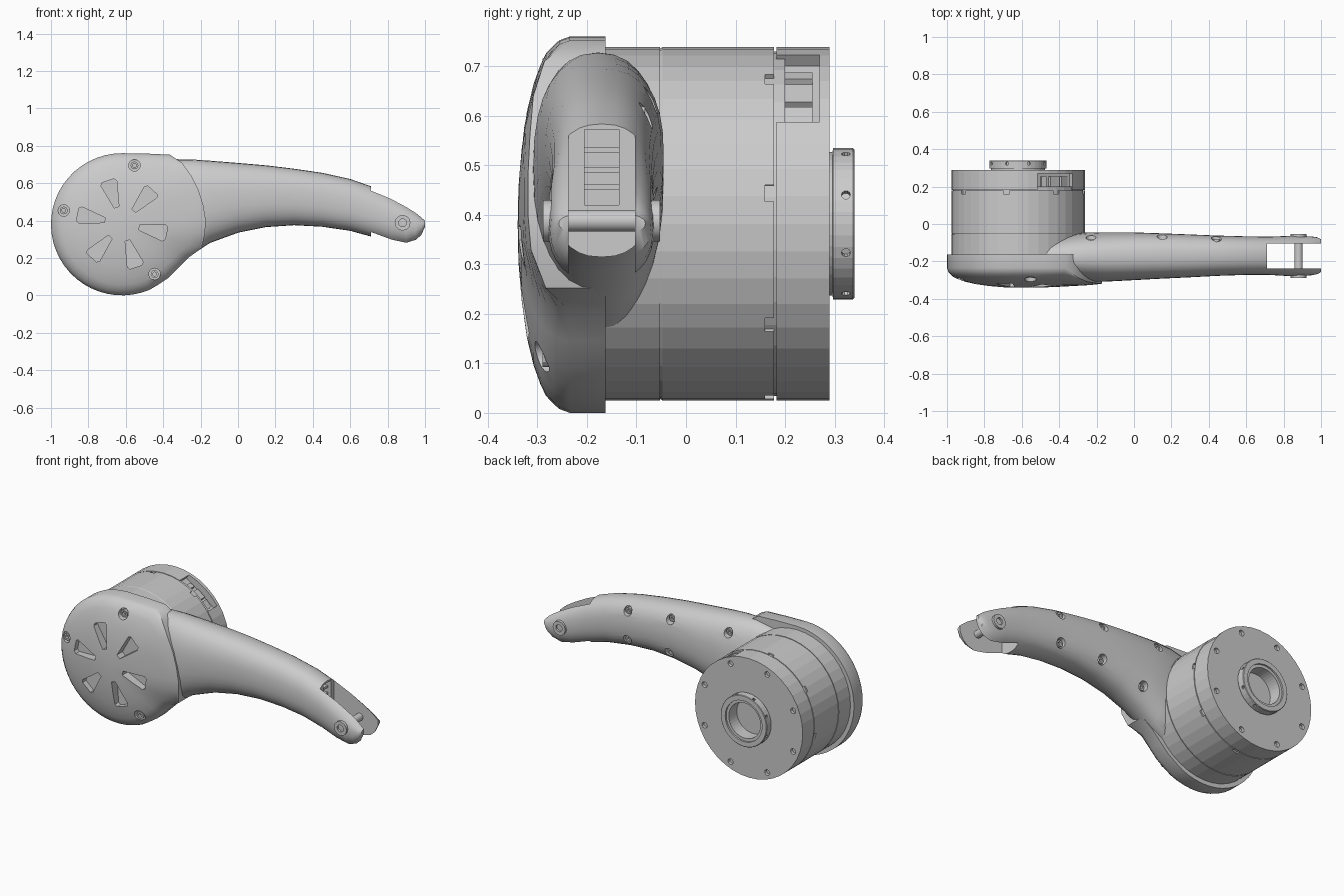
import bpy, bmesh, math
from mathutils import Matrix, Vector

if "Cube" in bpy.data.objects:
    bpy.data.objects.remove(bpy.data.objects["Cube"])

CX, CZ = -0.62, 0.382          # motor axis runs along y through this point
rad = math.radians


def circle(r, y, n=40, cx=CX, cz=CZ):
    return [(cx + r * math.cos(2 * math.pi * i / n), y, cz + r * math.sin(2 * math.pi * i / n)) for i in range(n)]


def loft(bm, rings):
    """Skin a chain of equal point rings and close both ends."""
    rows = [[bm.verts.new(p) for p in ring] for ring in rings]
    n = len(rows[0])
    for a, b in zip(rows, rows[1:]):
        for i in range(n):
            j = (i + 1) % n
            bm.faces.new((a[i], a[j], b[j], b[i]))
    bm.faces.new(rows[0])
    bm.faces.new(rows[-1])


def turned(bm, profile, n=40, cx=CX, cz=CZ):
    loft(bm, [circle(r, y, n, cx, cz) for r, y in profile])


def radial_box(bm, angle, r, y, size):
    m = (Matrix.Translation((CX, 0, CZ)) @ Matrix.Rotation(-rad(angle), 4, 'Y')
         @ Matrix.Translation((r, y, 0)) @ Matrix.Diagonal((*size, 1)))
    bmesh.ops.create_cube(bm, size=1, matrix=m)


def box(bm, lo, hi):
    lo, hi = Vector(lo), Vector(hi)
    bmesh.ops.create_cube(bm, size=1, matrix=Matrix.Translation((lo + hi) / 2) @ Matrix.Diagonal((*(hi - lo), 1)))


def make(name, bm, smooth=None):
    bmesh.ops.recalc_face_normals(bm, faces=bm.faces)
    me = bpy.data.meshes.new(name)
    bm.to_mesh(me)
    bm.free()
    ob = bpy.data.objects.new(name, me)
    bpy.context.collection.objects.link(ob)
    return ob


def cut(ob, bm):
    """Subtract the shapes in bm from ob and bake the result."""
    cutter = make("cutter", bm)
    cutter.hide_render = True
    mod = ob.modifiers.new("cut", 'BOOLEAN')
    mod.operation, mod.solver, mod.object = 'DIFFERENCE', 'EXACT', cutter
    dg = bpy.context.evaluated_depsgraph_get()
    me = bpy.data.meshes.new_from_object(ob.evaluated_get(dg))
    ob.modifiers.clear()
    ob.data = me
    bpy.data.objects.remove(cutter)


def smooth(ob, angle=32):
    bpy.ops.object.select_all(action='DESELECT')
    ob.select_set(True)
    bpy.context.view_layer.objects.active = ob
    bpy.ops.object.shade_smooth_by_angle(angle=rad(angle))


def polar(angle, r):
    return CX + r * math.cos(rad(angle)), CZ + r * math.sin(rad(angle))


def screw(bm, x, z, y_base, y_top, r):
    """Round head with a hollow socket."""
    d = y_top - y_base
    turned(bm, [(r, y_base), (r, y_top), (r * .5, y_top), (r * .5, y_top - d * .6)], 12, x, z)


# Motor drum with retaining notches near its back edge
bm = bmesh.new()
turned(bm, [(.35, -.06), (.357, -.047), (.357, .178), (.35, .178)])
drum = make("motor_drum", bm)
bm = bmesh.new()
for k in range(8):
    radial_box(bm, 10 + 45 * k, .357, .18, (.04, .04, .034))
cut(drum, bm)

# Inner core visible in the grooves, and the housing the arm grows from
for name, prof in (("drum_core", [(.348, -.1), (.348, .2)]),
                   ("front_housing", [(.357, -.235), (.357, -.053)])):
    bm = bmesh.new()
    turned(bm, prof)
    make(name, bm)

# Back ring with bolt holes, centre bore and connector pocket
bm = bmesh.new()
turned(bm, [(.357, .183), (.357, .29)])
ring = make("back_ring", bm)
bm = bmesh.new()
turned(bm, [(.125, .24), (.125, .32)], 32)
for k in range(8):
    x, z = polar(22.5 + 45 * k, .318)
    turned(bm, [(.017, .272), (.017, .31)], 12, x, z)
cut(ring, bm)
bm = bmesh.new()
radial_box(bm, 54, .37, .22, (.12, .10, .23))
cut(ring, bm)
bm = bmesh.new()
for a, w in ((41, .05), (53, .06), (65, .03)):
    radial_box(bm, a, .315, .225, (.03, .06, w))
make("connectors", bm)

# Hollow output hub with radial set-screw holes
bm = bmesh.new()
turned(bm, [(.145, .242), (.145, .296), (.153, .297), (.153, .337), (.150, .34),
            (.122, .34), (.122, .33), (.105, .33), (.105, .255)])
hub = make("output_hub", bm)
bm = bmesh.new()
for k in range(8):
    a = rad(22.5 + 45 * k)
    m = (Matrix.Translation((CX, 0, CZ)) @ Matrix.Rotation(-a, 4, 'Y')
         @ Matrix.Translation((.155, .323, 0)) @ Matrix.Rotation(rad(90), 4, 'Y'))
    bmesh.ops.create_cone(bm, cap_ends=True, segments=10, radius1=.009, radius2=.009, depth=.03, matrix=m)
cut(hub, bm)

# Arm: rounded sections (x, bottom z, top z, front y, back y)
sections = [(-.50, .20, .700, -.270, -.080), (-.35, .16, .728, -.300, -.055), (-.25, .215, .727, -.310, -.045),
            (-.15, .28, .720, -.308, -.045), (0, .335, .708, -.300, -.045), (.15, .365, .695, -.292, -.050),
            (.30, .375, .677, -.285, -.056), (.45, .367, .655, -.277, -.062), (.60, .345, .622, -.272, -.066),
            (.72, .312, .580, -.272, -.068), (.82, .28, .533, -.278, -.064), (.90, .265, .488, -.278, -.064),
            (.95, .282, .455, -.274, -.067), (.98, .312, .428, -.268, -.071), (1.0, .36, .405, -.257, -.082)]


def arm_section(x, zb, zt, yf, yb, n=32, e=2 / 2.4):
    pts = []
    for i in range(n):
        a = 2 * math.pi * i / n
        c, s = math.cos(a), math.sin(a)
        pts.append((x, (yf + yb) / 2 + (yb - yf) / 2 * math.copysign(abs(c) ** e, c),
                    (zb + zt) / 2 + (zt - zb) / 2 * math.copysign(abs(s) ** e, s)))
    return pts


bm = bmesh.new()
loft(bm, [arm_section(*s) for s in sections])
arm = make("arm", bm)

# Fork slot, then inner channel and screw recesses on the back of the arm
bm = bmesh.new()
box(bm, (.71, -.237, 0), (1.2, -.103, .9))
cut(arm, bm)
arm_screws = [(-.23, .65), (.15, .63), (.44, .60), (-.12, .37), (.16, .43), (.44, .43)]
bm = bmesh.new()
box(bm, (.48, -.205, .42), (.76, -.135, .572))
for x, z in arm_screws:
    turned(bm, [(.027, -.098), (.027, .03)], 16, x, z)
cut(arm, bm)
smooth(arm)

bm = bmesh.new()
for z in (.45, .485, .525):
    box(bm, (.47, -.21, z), (.69, -.13, z + .012))
make("channel_ribs", bm)

# Axle pin across the fork with a head on each side
bm = bmesh.new()
turned(bm, [(.022, -.26), (.022, -.08)], 20, .88, .388)
screw(bm, .88, .388, -.265, -.289, .042)
screw(bm, .88, .388, -.077, -.053, .042)
smooth(make("axle_pin", bm))

# Cap: domed cover; outline points (x, z, how far the dome carries on past the edge)
outline = [(CX + .38 * math.cos(rad(a)), .38 + .38 * math.sin(rad(a)), 1) for a in range(90, 294, 7)]
outline += [(-.43, .055, 1), (-.37, .095, 1), (-.32, .145, 1), (-.26, .205, 1), (-.195, .252, 1.1),
            (-.177, .33, 1.45), (-.172, .40, 1.6), (-.185, .48, 1.6), (-.21, .56, 1.5), (-.25, .64, 1.35),
            (-.30, .71, 1.12), (-.365, .752, 1), (-.49, .758, 1)]
dome = [(0, -.34), (.25, -.338), (.55, -.326), (.8, -.303), (.92, -.281), (.98, -.256), (1, -.235)]


def dome_y(s):
    for (a, ya), (b, yb) in zip(dome, dome[1:]):
        if s <= b + 1e-6:
            return ya + (yb - ya) * (s - a) / (b - a)


bm = bmesh.new()
rings = [[(x, -.163, z) for x, z, _ in outline]]
for s in (1, .98, .95, .91, .85, .75, .6, .4, .2, .02):
    rings.append([(CX + (x - CX) * s, dome_y(s / e), .38 + (z - .38) * s) for x, z, e in outline])
loft(bm, rings)
cap = make("cap", bm)

# Six flared vents and three screw recesses in the cap
bm = bmesh.new()
for k in range(6):
    a = 48 + 60 * k
    corners = [polar(a + d, r) for r, d in ((.095, -8), (.232, -11), (.245, -8), (.245, 8), (.232, 11), (.095, 8))]
    loft(bm, [[(x, y, z) for x, z in corners] for y in (-.36, -.285)])
cap_screws = [polar(a, .32) for a in (78, 167, -57)]
for x, z in cap_screws:
    turned(bm, [(.031, -.36), (.031, -.272)], 16, x, z)
cut(cap, bm)
smooth(cap)

# Screws of cap and arm
bm = bmesh.new()
for x, z in cap_screws:
    screw(bm, x, z, -.265, -.29, .021)
for x, z in arm_screws:
    screw(bm, x, z, -.105, -.083, .019)
make("screws", bm)
